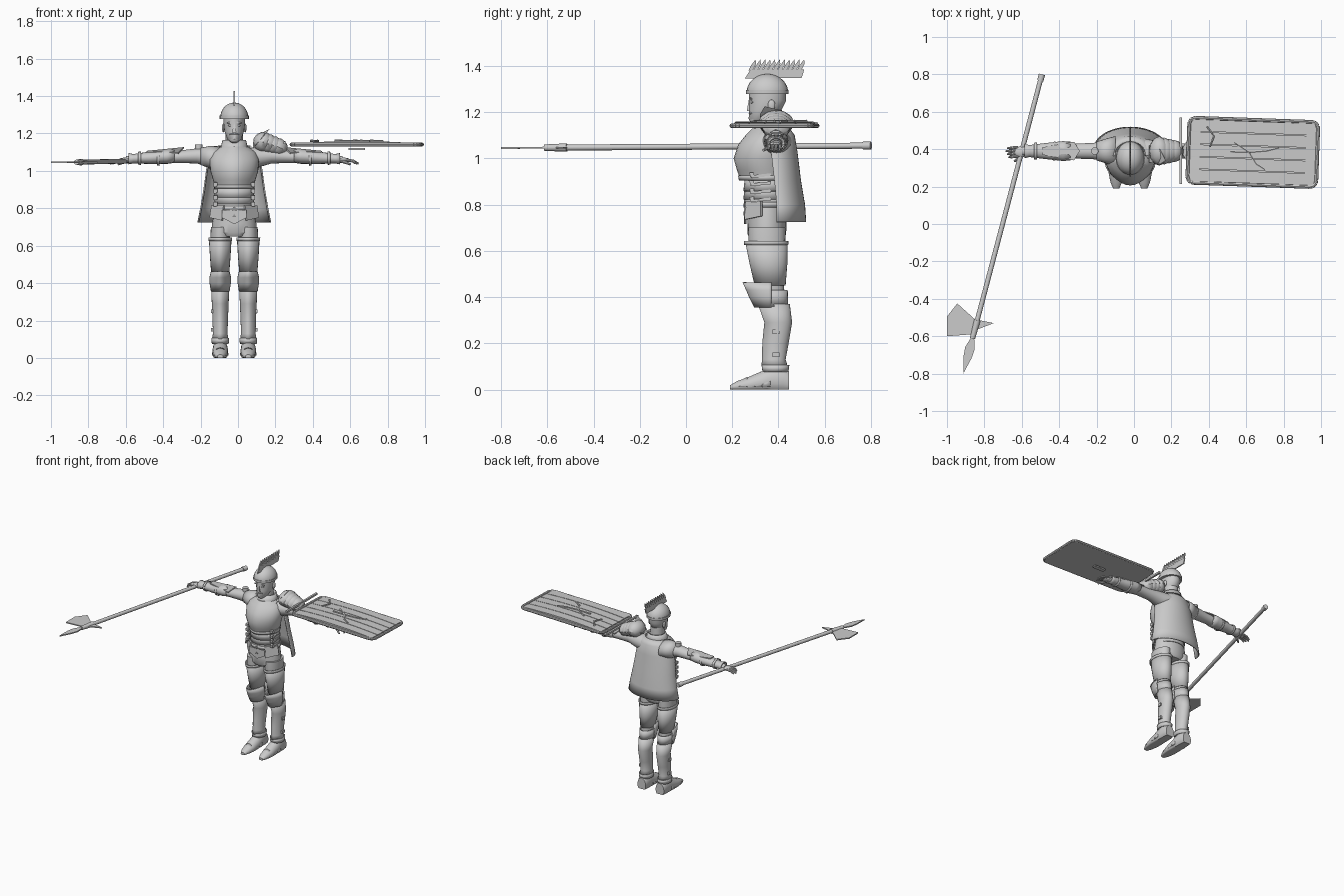
import bpy, bmesh
from math import cos, sin, pi, radians
from mathutils import Vector, Matrix

if "Cube" in bpy.data.objects:
    bpy.data.objects.remove(bpy.data.objects["Cube"])

MID = -.02   # body centre line in x
ARM_Y = .39
SIDES = (("right", -1), ("left", 1))
parts = []

grey = bpy.data.materials.new("plain grey")
grey.use_nodes = True
grey.diffuse_color = (.6, .6, .6, 1)
grey.node_tree.nodes["Principled BSDF"].inputs["Base Color"].default_value = grey.diffuse_color


def finish(name, bm, shell=0):
    bmesh.ops.recalc_face_normals(bm, faces=bm.faces)
    mesh = bpy.data.meshes.new(name)
    bm.to_mesh(mesh)
    bm.free()
    obj = bpy.data.objects.new(name, mesh)
    bpy.context.collection.objects.link(obj)
    mesh.materials.append(grey)
    if shell:
        obj.modifiers.new("thickness", "SOLIDIFY").thickness = shell
    parts.append(obj)
    return obj


def loft(name, rows, centre=MID, axis="z", arc=(0, 360), count=24, keel=0, shell=0, floor=None):
    """Skin ellipses; each row is (position on axis, offset, half width, half depth)."""
    bm = bmesh.new()
    closed = arc[1] - arc[0] == 360
    steps = count if closed else count + 1
    rings = []
    for t, off, a, b in rows:
        ring = []
        for i in range(steps):
            ang = radians(arc[0] + (arc[1] - arc[0]) * i / count)
            u = centre + a * cos(ang)
            v = off + b * sin(ang) - keel * max(0, -sin(ang)) ** 8
            if floor is not None:
                v = max(v, floor)
            ring.append(bm.verts.new({"z": (u, v, t), "x": (t, u, v), "y": (u, t, v)}[axis]))
        rings.append(ring)
    for low, high in zip(rings, rings[1:]):
        for i in range(count):
            j = (i + 1) % steps
            bm.faces.new((low[i], low[j], high[j], high[i]))
    if closed and not shell:
        bm.faces.new(rings[0])
        bm.faces.new(rings[-1])
    return finish(name, bm, shell)


def rod(name, start, end, r1, r2=None, count=12):
    start, end = Vector(start), Vector(end)
    d = end - start
    bm = bmesh.new()
    place = Matrix.Translation((start + end) / 2) @ d.to_track_quat("Z", "Y").to_matrix().to_4x4()
    bmesh.ops.create_cone(bm, cap_ends=True, segments=count, radius1=r1,
                          radius2=r1 if r2 is None else r2, depth=d.length, matrix=place)
    return finish(name, bm)


def ball(name, loc, size, tilt=0, count=16):
    bm = bmesh.new()
    place = Matrix.Translation(loc) @ Matrix.Rotation(tilt, 4, "Y") @ Matrix.Diagonal((*size, 1))
    bmesh.ops.create_uvsphere(bm, u_segments=count, v_segments=count // 2, radius=1, matrix=place)
    return finish(name, bm)


def box(name, loc, size, tilt=0, axis="X"):
    bm = bmesh.new()
    place = Matrix.Translation(loc) @ Matrix.Rotation(tilt, 4, axis) @ Matrix.Diagonal((*size, 1))
    bmesh.ops.create_cube(bm, size=1, matrix=place)
    return finish(name, bm)


def plate(name, points, push):
    """Flat outline pushed along a vector."""
    bm = bmesh.new()
    face = bm.faces.new([bm.verts.new(p) for p in points])
    new = bmesh.ops.extrude_face_region(bm, geom=[face])["geom"]
    bmesh.ops.translate(bm, vec=push, verts=[v for v in new if isinstance(v, bmesh.types.BMVert)])
    return finish(name, bm)


# Head, face and neck
loft("neck", [(1.08, .37, .05, .05), (1.21, .365, .045, .05)])
loft("head", [(1.155, .305, .02, .02), (1.17, .32, .037, .045), (1.21, .345, .052, .068),
              (1.25, .355, .057, .078), (1.3, .355, .057, .078)], keel=.004)
plate("nose", [(MID - .012, .275, 1.205), (MID + .012, .275, 1.205), (MID, .285, 1.26)], (0, -.012, 0))
ball("beard", (MID, .3, 1.168), (.028, .026, .02))
ball("moustache", (MID, .283, 1.195), (.026, .012, .007))
for side, s in SIDES:
    ball(side + "_ear", (MID + s * .058, .37, 1.23), (.008, .016, .024))
    ball(side + "_eye", (MID + s * .022, .286, 1.243), (.011, .007, .006))
    box(side + "_brow", (MID + s * .024, .281, 1.258), (.03, .01, .007), s * .15, "Y")

# Helmet with crest
loft("helmet_dome", [(1.285 + .08 * sin(a), .352, .075 * cos(a), .09 * cos(a))
                     for a in [i * pi / 17 for i in range(9)]])
loft("helmet_brim", [(1.278, .352, .078, .092), (1.295, .352, .078, .092)])
thin = Vector((.008, 0, 0))
left_face = MID - .004
plate("crest_base", [(left_face, y, z) for y, z in
                     ((.255, 1.346), (.5, 1.348), (.512, 1.385), (.28, 1.385))], thin)
for i in range(11):
    y = .27 + i * .021
    plate("crest_feather", [(left_face, y, 1.38), (left_face, y + .018, 1.38),
                            (left_face, y + .033, 1.408), (left_face, y + .031, 1.428),
                            (left_face, y + .01, 1.4)], thin)

# Torso armour
loft("breastplate", [(.91, .345, .103, .098), (.95, .34, .113, .108), (1, .335, .128, .117),
                     (1.06, .345, .132, .107), (1.1, .36, .115, .09), (1.13, .365, .07, .065)],
     keel=.012, count=32)
loft("breastplate_rim", [(.905, .345, .108, .104), (.925, .345, .11, .108)], keel=.012, shell=.006)
loft("collar", [(1.1, .365, .09, .085), (1.135, .37, .07, .07), (1.165, .375, .063, .062)], shell=.008)
for i in range(4):
    z = .9 - i * .035
    loft("waist_band", [(z - .042, .35, .107, .096), (z + .012, .35, .1, .09)], keel=.006, shell=.005)
loft("belly", [(.76, .35, .105, .085), (.92, .35, .1, .09)])
loft("hips", [(.65, .35, .085, .07), (.67, .35, .118, .083), (.72, .35, .118, .085), (.82, .35, .1, .085)])
loft("belt", [(.79, .35, .111, .1), (.812, .35, .111, .1)], shell=.006)
plate("front_tasset", [(MID + x, .262, z) for x, z in
                       ((-.065, .79), (-.065, .75), (0, .715), (.065, .75), (.065, .79))], (0, -.012, 0))
for side, s in SIDES:
    plate(side + "_tasset", [(MID + s * x, y, z) for x, y, z in
                             ((.05, .265, .815), (.115, .33, .815), (.125, .33, .75), (.06, .26, .735))],
          (s * .008, -.008, 0))
    for i in range(4):
        z = .82 + i * .035
        box(side + "_strap", (MID + s * .103, .325, z), (.014, .085, .012), .1)
        box(side + "_buckle", (MID + s * .1, .285, z + .004), (.02, .018, .02), .1)

# Cape
loft("cape", [(1.135, .37, .085, .075), (1.1, .37, .122, .1), (1.03, .375, .147, .107),
              (.9, .39, .165, .108), (.8, .4, .182, .115), (.725, .4, .197, .12)],
     arc=(-4, 184), count=32, shell=.008)

# Arms, bracers and hands
for side, s in SIDES:
    def at(dx):
        return MID + s * dx
    loft(side + "_arm", [(at(.06), 1.07, .07, .055), (at(.13), 1.072, .056, .053), (at(.2), 1.08, .043, .04),
                         (at(.3), 1.075, .04, .033), (at(.36), 1.07, .04, .03), (at(.58), 1.06, .022, .018)],
         ARM_Y, "x", count=20)
    loft(side + "_bracer", [(at(.32), 1.08, .05, .036), (at(.36), 1.077, .053, .04), (at(.45), 1.07, .043, .033),
                            (at(.54), 1.065, .032, .025), (at(.565), 1.065, .038, .03)],
         ARM_Y, "x", count=16, shell=.006)
    plate(side + "_elbow_guard", [(at(.3), ARM_Y - .05, 1.09), (at(.27), ARM_Y, 1.12),
                                  (at(.3), ARM_Y + .05, 1.09), (at(.47), ARM_Y + .02, 1.1),
                                  (at(.47), ARM_Y - .02, 1.1)], (0, 0, .007))
    for dx in (.4, .5):
        r = .065 - dx * .05
        loft(side + "_bracer_strap", [(at(dx), 1.068, r + .006, r - .004),
                                      (at(dx + .014), 1.068, r + .004, r - .006)],
             ARM_Y, "x", count=16, shell=.004)
    ball(side + "_palm", (at(.585), ARM_Y - .005, 1.057), (.036, .03, .014))
    for i in range(4):
        y = ARM_Y + .02 - i * .016
        knuckle = (at(.635), y - .003, 1.053)
        rod(side + "_finger", (at(.6), y, 1.058), knuckle, .008, count=8)
        rod(side + "_fingertip", knuckle, (at(.665 - .008 * abs(i - 1)), y - .005, 1.038), .008, .005, 8)
    rod(side + "_thumb", (at(.57), ARM_Y - .02, 1.055), (at(.62), ARM_Y - .055, 1.035), .01, .006, 8)

# Shoulder pieces
for i in range(4):
    ball("left_pauldron_plate", (.135 + i * .026, ARM_Y, 1.153 - i * .008),
         (.055, .078 - i * .006, .056 - i * .003), .4, 12)
plate("left_neck_guard", [(.08, .33, 1.12), (.13, .32, 1.18), (.16, .34, 1.215), (.13, .4, 1.2), (.08, .42, 1.14)],
      (.01, 0, .01))
rod("right_shoulder_clasp", (-.21, ARM_Y, 1.1), (-.21, ARM_Y, 1.142), .02)
loft("right_shoulder_cap", [(-.1, 1.07, .08, .062), (-.15, 1.073, .066, .06), (-.2, 1.078, .05, .046)],
     ARM_Y, "x", shell=.006)

# Legs and feet
for side, s in SIDES:
    x = MID + s * .075
    loft(side + "_leg", [(.3, .39, .04, .05), (.45, .365, .044, .058), (.6, .35, .055, .08),
                         (.7, .35, .05, .08)], x)
    loft(side + "_thigh_plate", [(.45, .367, .048, .064), (.54, .36, .055, .078), (.64, .35, .061, .088)],
         x, keel=.006, shell=.006)
    loft(side + "_thigh_rim", [(.625, .35, .063, .092), (.643, .35, .064, .094)], x, keel=.006, shell=.005)
    loft(side + "_knee_guard", [(.355, .37, .05, .065), (.4, .37, .057, .088), (.43, .37, .058, .1),
                                (.462, .37, .05, .115)], x, arc=(180, 360), keel=.01, shell=.008)
    loft(side + "_knee_band", [(.36, .375, .048, .067), (.43, .37, .051, .07)], x, shell=.006)
    loft(side + "_greave", [(.1, .386, .044, .054), (.13, .383, .039, .048), (.2, .39, .041, .054),
                            (.29, .402, .045, .057), (.37, .383, .048, .066)], x, keel=.006, shell=.006)
    loft(side + "_ankle_cuff", [(.075, .387, .045, .056), (.105, .387, .048, .06)], x, shell=.006)
    for z in (.15, .25):
        box(side + "_greave_buckle", (x + s * .042, .39, z), (.014, .03, .02))
    loft(side + "_shoe", [(.19, .008, .016, .01), (.22, .014, .03, .022), (.27, .02, .04, .034),
                          (.33, .03, .042, .05), (.37, .04, .041, .06), (.42, .04, .04, .06),
                          (.445, .03, .034, .05)], x, "y", floor=0)
    for i in range(4):
        y, h = .23 + i * .033, .031 + i * .01
        loft(side + "_toe_plate", [(y, .012, .033 + i * .003, h - .005), (y + .036, .012, .038 + i * .002, h + .012)],
             x, "y", arc=(0, 180), count=12, shell=.004)

# Shield lying flat over the left arm
def on_shield(u, v, z):
    return (.635 + u * cos(.035) + v * sin(.035), .383 - u * sin(.035) + v * cos(.035), z)


half_long, half_wide, corner = .345, .174, .035
outline = []
for k, (sx, sy) in enumerate(((1, 1), (-1, 1), (-1, -1), (1, -1))):
    for i in range(5):
        a = k * pi / 2 + i * pi / 8
        outline.append((sx * (half_long - corner) + corner * cos(a), sy * (half_wide - corner) + corner * sin(a)))
plate("shield_board", [on_shield(u, v, 1.132) for u, v in outline], (0, 0, .01))
for i, (u, v) in enumerate(outline):
    rod("shield_rim", on_shield(*outline[i - 1], 1.141), on_shield(u, v, 1.141), .01, count=8)
for i in range(5):
    v = (i - 2) * .067 - .0315
    arch = [(u / 5 * .33, 1.147 + .012 * (1 - (u / 5) ** 2)) for u in range(-5, 6)]
    plate("shield_plank", [on_shield(u, v, z) for u, z in [(-.33, 1.14)] + arch + [(.33, 1.14)]],
          Vector(on_shield(0, .063, 0)) - Vector(on_shield(0, 0, 0)))
cracks = (((-.25, .13), (-.21, .08), (-.23, .02)), ((-.1, .05), (-.02, .0), (.07, .01), (.14, .03)),
          ((-.12, .0), (-.02, .0), (.02, -.06), (.07, -.09)))
for crack in cracks:
    for a, b in zip(crack, crack[1:]):
        rod("shield_crack", on_shield(*a, 1.16), on_shield(*b, 1.16), .007, .005, 6)
box("shield_handle", (.635, ARM_Y, 1.117), (.09, .03, .009))
box("shield_side_bar", (.25, .392, 1.15), (.014, .355, .014))

# Pole weapon in the right hand
butt, tip = Vector((-.492, .8, 1.055)), Vector((-.913, -.8, 1.045))
along = (tip - butt).normalized()
across = Vector((-along.y, along.x, 0))
neck_point = butt + along * 1.42
rod("pole_shaft", butt, neck_point, .013)
rod("pole_butt_cap", butt, butt + along * .035, .017)
rod("pole_socket", neck_point - along * .06, neck_point + along * .04, .018, .014)
leaf = [(0, .008), (.06, .026), (.11, .022), (.2, 0), (.11, -.022), (.06, -.026), (0, -.008)]
head = tip - along * .2 - Vector((0, 0, .004))
plate("pole_point", [head + along * a + across * b for a, b in leaf], (0, 0, .008))
plate("pole_axe_blade", [(x, y, 1.042) for x, y in
                         ((-1, -.495), (-.945, -.425), (-.85, -.51), (-.75, -.53),
                          (-.84, -.565), (-.87, -.59), (-1, -.6))], (0, 0, .008))

# Smooth shading with sharp edges kept
bpy.ops.object.select_all(action="DESELECT")
for obj in parts:
    obj.select_set(True)
bpy.context.view_layer.objects.active = parts[0]
bpy.ops.object.shade_smooth_by_angle(angle=radians(35))
